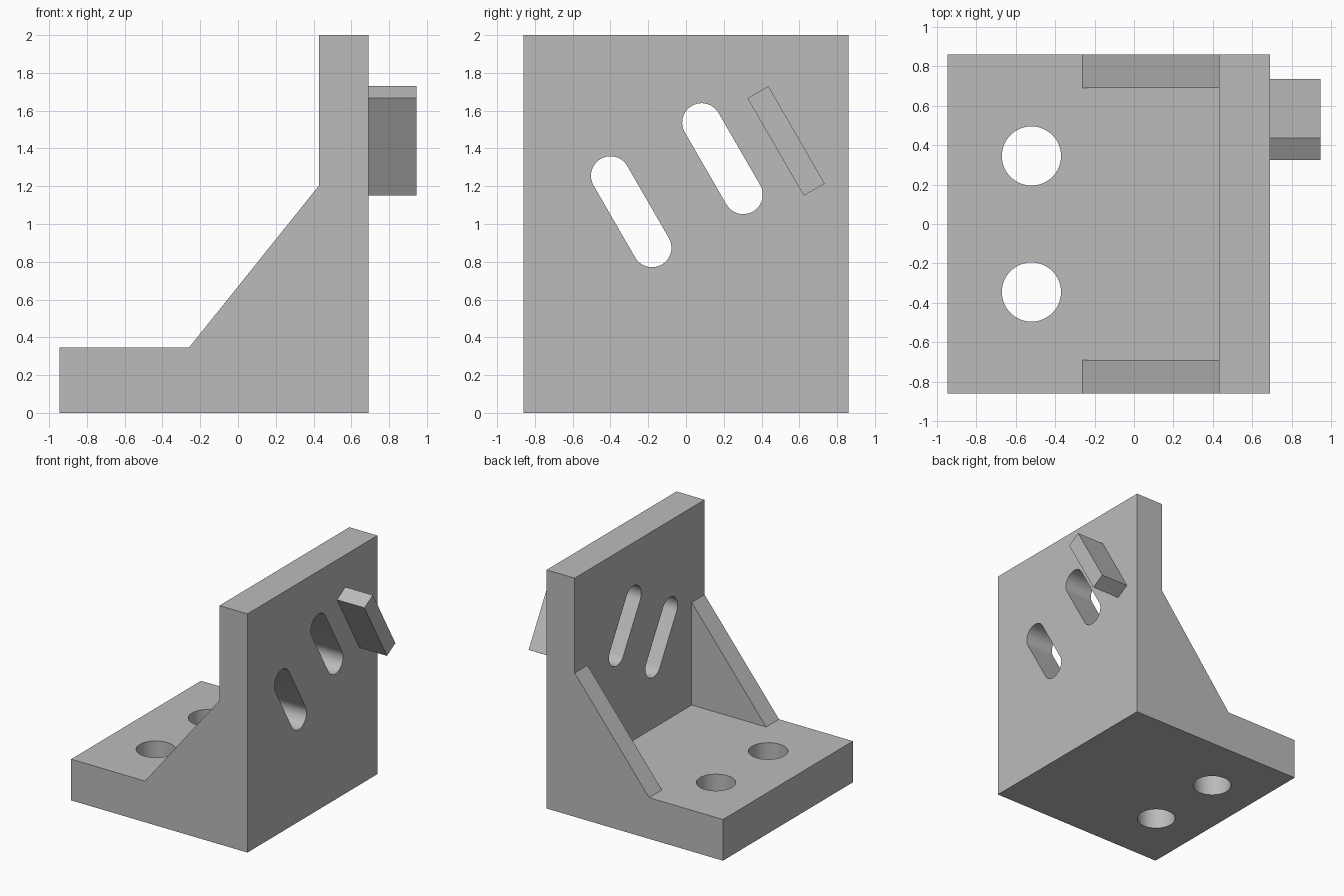
import bpy, bmesh, math
from mathutils import Vector

cube = bpy.data.objects.get("Cube")
if cube:
    bpy.data.objects.remove(cube, do_unlink=True)

grey = bpy.data.materials.new("machined grey")
grey.use_nodes = True
GREY = (0.5, 0.5, 0.5, 1)
grey.diffuse_color = GREY
grey.node_tree.nodes["Principled BSDF"].inputs["Base Color"].default_value = GREY

HALF = 0.86                      # half the bracket width
BASE_TOP = 0.345
WALL_IN, WALL_OUT = 0.43, 0.69   # upright plate faces
TOE, GUSSET_TOP = -0.26, 1.205


def prism(name, points, axis, lo, hi):
    """Extrude a 2D outline along one axis from lo to hi."""
    def place(p):
        co = list(p)
        co.insert(axis, lo)
        return Vector(co)
    bm = bmesh.new()
    face = bm.faces.new([bm.verts.new(place(p)) for p in points])
    grown = bmesh.ops.extrude_face_region(bm, geom=[face])["geom"]
    shift = Vector([hi - lo if i == axis else 0 for i in range(3)])
    bmesh.ops.translate(bm, vec=shift,
                        verts=[v for v in grown if isinstance(v, bmesh.types.BMVert)])
    bmesh.ops.recalc_face_normals(bm, faces=bm.faces)
    mesh = bpy.data.meshes.new(name)
    bm.to_mesh(mesh)
    bm.free()
    mesh.materials.append(grey)
    obj = bpy.data.objects.new(name, mesh)
    bpy.context.collection.objects.link(obj)
    return obj


def slot_outline(cx, cy, radius, half=0.0, tilt=0.0, steps=32):
    """Rounded slot outline; a plain circle when half is zero."""
    along = Vector((math.cos(tilt), math.sin(tilt))) * half
    points = []
    for end in (1, -1):
        start = tilt - math.pi / 2 + (0 if end == 1 else math.pi)
        count = steps + 1 if half else steps
        for i in range(count):
            a = start + math.pi * i / steps
            points.append(Vector((cx, cy)) + along * end
                          + radius * Vector((math.cos(a), math.sin(a))))
    return points


def cut(target, cutter):
    cutter.hide_render = True
    mod = target.modifiers.new("cut", "BOOLEAN")
    mod.operation = "DIFFERENCE"
    mod.solver = "EXACT"
    mod.object = cutter
    bpy.context.view_layer.objects.active = target
    bpy.ops.object.modifier_apply(modifier=mod.name)
    bpy.data.objects.remove(cutter, do_unlink=True)


# Angle bracket: side profile with gussets, then the space between them
bracket = prism("angle_bracket", [
    (-0.945, 0), (WALL_OUT, 0), (WALL_OUT, 2), (WALL_IN, 2),
    (WALL_IN, GUSSET_TOP), (TOE, BASE_TOP), (-0.945, BASE_TOP)], 1, -HALF, HALF)
cut(bracket, prism("gusset_gap", [
    (TOE, BASE_TOP), (WALL_IN, BASE_TOP), (WALL_IN, 1.4), (TOE, 1.4)], 1, -0.69, 0.69))

# Bolt holes in the base
for y in (-0.345, 0.345):
    cut(bracket, prism("bolt_hole", slot_outline(-0.52, y, 0.15), 2, -0.2, 0.6))

# Slanted slots through the upright plate
SLANT = math.radians(-60)
for y, z in ((-0.29, 1.065), (0.193, 1.346)):
    cut(bracket, prism("slot", slot_outline(y, z, 0.103, 0.22, SLANT), 0, 0.3, 0.8))

# Slanted bar on the outer face of the upright plate
along = Vector((math.cos(SLANT), math.sin(SLANT))) * 0.298
across = Vector((-math.sin(SLANT), math.cos(SLANT))) * 0.064
mid = Vector((0.53, 1.44))
prism("stop_bar", [mid + along + across, mid - along + across,
                   mid - along - across, mid + along - across], 0, WALL_OUT, 0.945)

# Smooth hole walls, crisp edges elsewhere
bpy.ops.object.select_all(action="DESELECT")
bracket.select_set(True)
bpy.context.view_layer.objects.active = bracket
bpy.ops.object.shade_smooth_by_angle(angle=math.radians(30))
